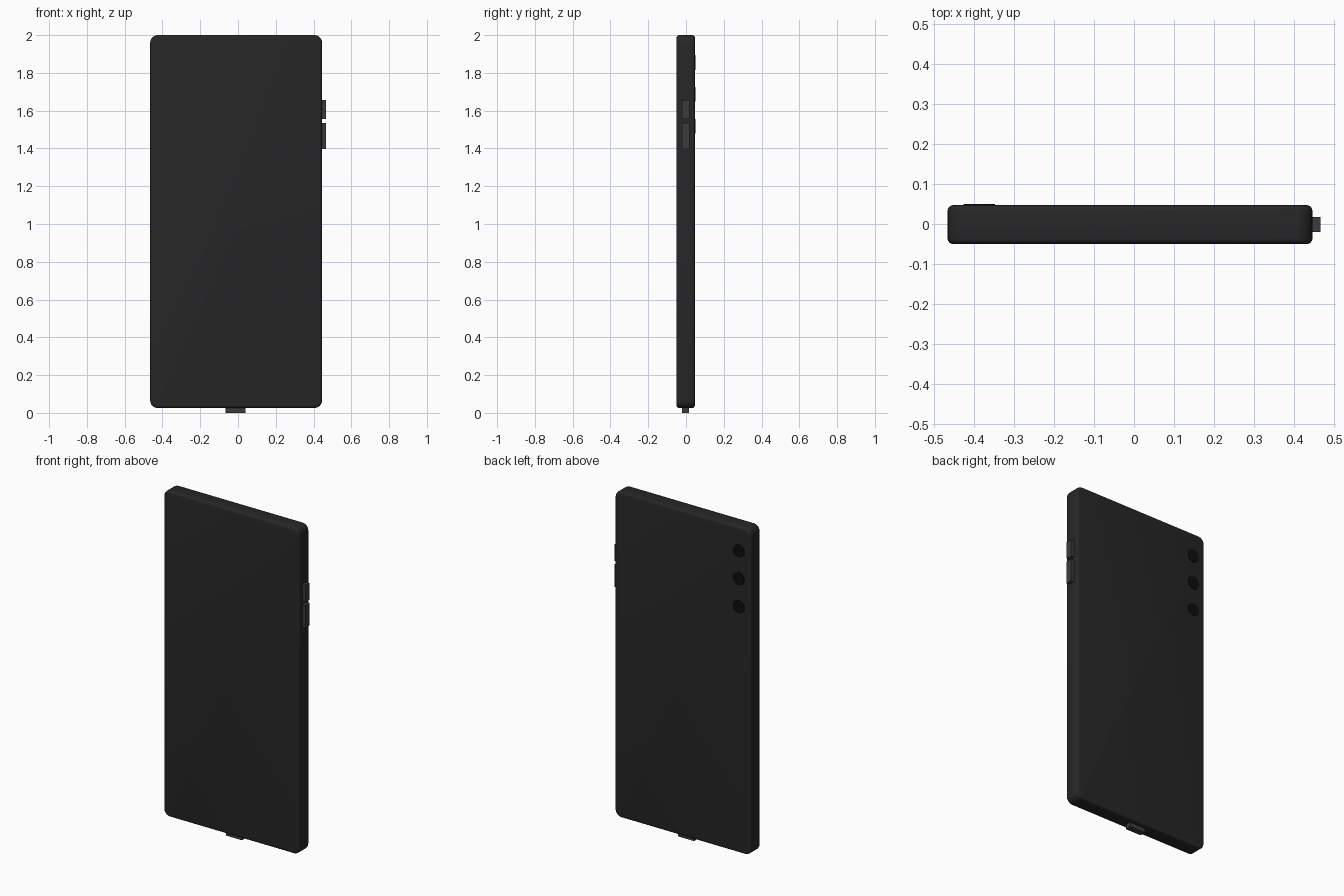
import bpy, bmesh
from math import pi

if "Cube" in bpy.data.objects:
    bpy.data.objects.remove(bpy.data.objects["Cube"])


def material(name, c):
    m = bpy.data.materials.new(name)
    m.diffuse_color = (c, c, c * 1.05, 1)
    m.use_nodes = True
    m.node_tree.nodes["Principled BSDF"].inputs["Base Color"].default_value = m.diffuse_color
    return m


body_mat = material("body_black", 0.02)
trim_mat = material("button_grey", 0.045)
lens_mat = material("lens_black", 0.004)


def box(name, lo, hi, mat):
    bpy.ops.mesh.primitive_cube_add(size=1, location=[(a + b) / 2 for a, b in zip(lo, hi)])
    ob = bpy.context.object
    ob.name = name
    ob.dimensions = [b - a for a, b in zip(lo, hi)]
    bpy.ops.object.transform_apply(location=False, rotation=False, scale=True)
    ob.data.materials.append(mat)
    return ob


def smooth(ob):
    bpy.ops.object.select_all(action='DESELECT')
    ob.select_set(True)
    bpy.context.view_layer.objects.active = ob
    bpy.ops.object.shade_smooth_by_angle(angle=0.6)


# Slab body: round the four outline corners, then soften the front and back rims
body = box("body", (-0.465, -0.05, 0.026), (0.445, 0.047, 2.0), body_mat)
bm = bmesh.new()
bm.from_mesh(body.data)
corners = [e for e in bm.edges if abs(e.verts[0].co.y - e.verts[1].co.y) > 0.05]
bmesh.ops.bevel(bm, geom=corners, offset=0.04, segments=6, profile=0.5, affect='EDGES')
rims = [e for e in bm.edges if abs(e.verts[0].co.y - e.verts[1].co.y) < 1e-4]
bmesh.ops.bevel(bm, geom=rims, offset=0.014, segments=4, profile=0.5, affect='EDGES')
bm.to_mesh(body.data)
bm.free()
smooth(body)

# Side buttons and bottom charging connector
box("power_button", (0.425, -0.02, 1.555), (0.465, 0.018, 1.657), trim_mat)
box("volume_button", (0.425, -0.02, 1.398), (0.465, 0.018, 1.535), trim_mat)
box("charging_port", (-0.065, -0.021, 0.0), (0.041, 0.017, 0.05), trim_mat)

# Column of three camera lenses on the back
for i in range(3):
    bpy.ops.mesh.primitive_cylinder_add(vertices=32, radius=0.039, depth=0.02,
                                        location=(-0.386, 0.04, 1.855 - 0.1685 * i),
                                        rotation=(pi / 2, 0, 0))
    lens = bpy.context.object
    lens.name = f"camera_lens_{i + 1}"
    lens.data.materials.append(lens_mat)
    smooth(lens)
